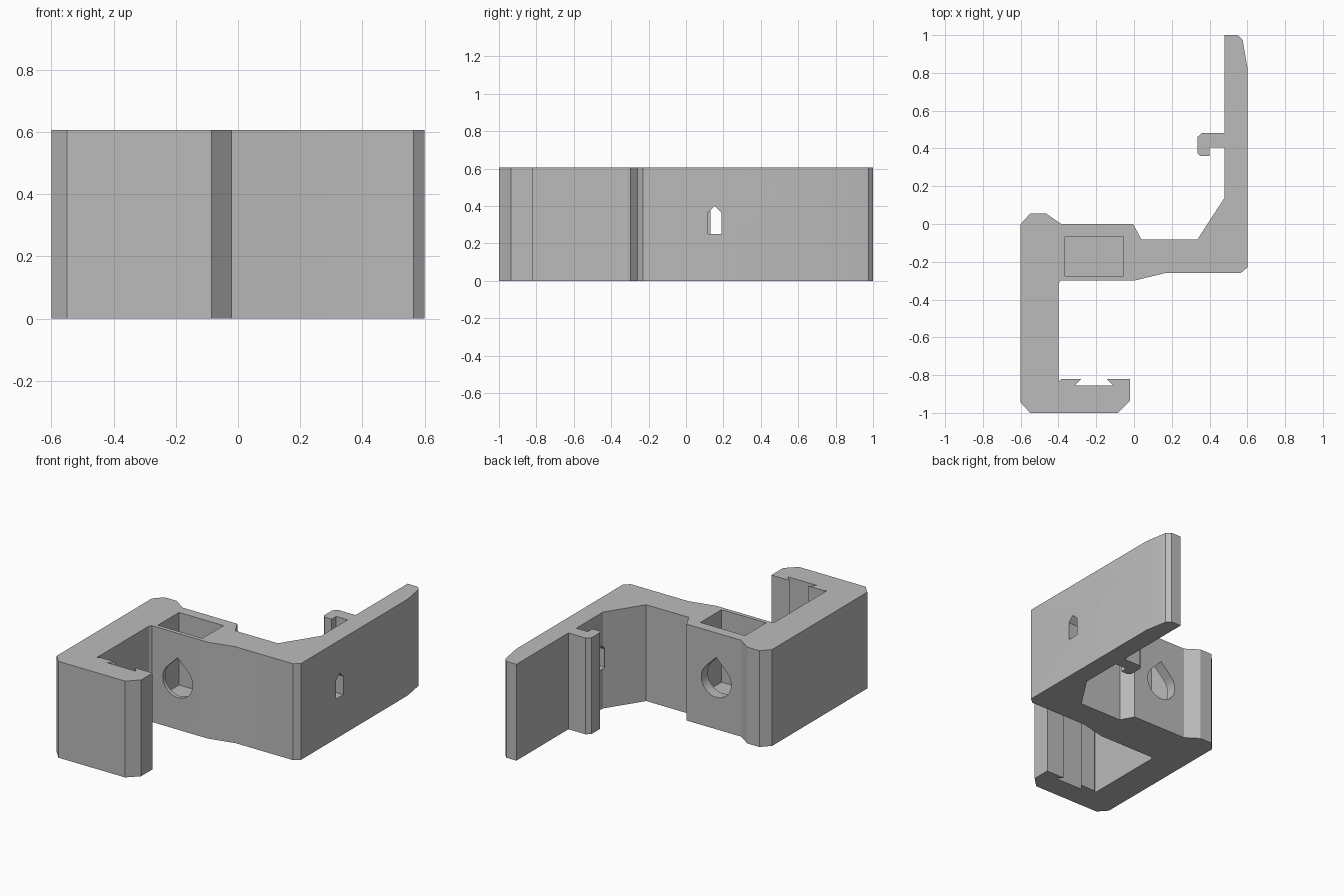
import bpy, bmesh, math
from mathutils import Vector

if "Cube" in bpy.data.objects:
    bpy.data.objects.remove(bpy.data.objects["Cube"], do_unlink=True)

HEIGHT = 0.606

grey = bpy.data.materials.new("plain grey")
grey.use_nodes = True
colour = (0.5, 0.5, 0.5, 1)
grey.diffuse_color = colour
grey.node_tree.nodes["Principled BSDF"].inputs["Base Color"].default_value = colour


def prism(name, points, sweep):
    """Extrude a closed 3D outline along the sweep vector."""
    bm = bmesh.new()
    face = bm.faces.new([bm.verts.new(p) for p in points])
    result = bmesh.ops.extrude_face_region(bm, geom=[face])
    moved = [g for g in result["geom"] if isinstance(g, bmesh.types.BMVert)]
    bmesh.ops.translate(bm, verts=moved, vec=Vector(sweep))
    bmesh.ops.recalc_face_normals(bm, faces=bm.faces)
    mesh = bpy.data.meshes.new(name)
    bm.to_mesh(mesh)
    bm.free()
    mesh.materials.append(grey)
    obj = bpy.data.objects.new(name, mesh)
    bpy.context.collection.objects.link(obj)
    return obj


def cut(target, cutter):
    """Subtract the cutter, then discard it."""
    cutter.hide_render = True
    mod = target.modifiers.new("cut", "BOOLEAN")
    mod.operation = "DIFFERENCE"
    mod.solver = "EXACT"
    mod.object = cutter
    bpy.context.view_layer.objects.active = target
    bpy.ops.object.modifier_apply(modifier=mod.name)
    bpy.data.objects.remove(cutter, do_unlink=True)


# Bracket outline seen from above
back_edge = [(-.6, 0), (-.55, .055), (-.465, .055), (-.385, 0), (-.005, 0),
             (.04, -.083), (.335, -.083), (.48, .14)]
hook = [(.48, .405), (.4, .405), (.4, .36), (.35, .36), (.335, .375),
        (.335, .46), (.36, .483), (.48, .483)]
long_arm = [(.48, 1), (.55, 1), (.575, .975), (.6, .83), (.6, -.23), (.565, -.26)]
front_edge = [(.165, -.26), (0, -.3), (-.39, -.3), (-.4, -.315)]
lip = [(-.4, -.835), (-.385, -.82), (-.28, -.82), (-.315, -.855), (-.11, -.855),
       (-.145, -.82), (-.02, -.82), (-.02, -.935), (-.085, -1), (-.55, -1), (-.6, -.945)]
outline = back_edge + hook + long_arm + front_edge + lip
bracket = prism("bracket", [(x, y, 0) for x, y in outline], (0, 0, HEIGHT))

# Blind rectangular pocket open at the top
pocket = [(-.365, -.275), (-.055, -.275), (-.055, -.065), (-.365, -.065)]
cut(bracket, prism("pocket_cutter", [(x, y, .15) for x, y in pocket], (0, 0, 1)))

# Teardrop hole from front to back through the pocket
radius, centre_x, centre_z = .104, -.21, .305
drop = [(centre_x, -.4, centre_z + radius * math.sqrt(2))]
for i in range(25):
    a = math.radians(135 + 270 * i / 24)
    drop.append((centre_x + radius * math.cos(a), -.4, centre_z + radius * math.sin(a)))
cut(bracket, prism("teardrop_cutter", drop, (0, .5, 0)))

# Small pointed slot through the long arm
slot = [(.117, .25), (.19, .25), (.19, .365), (.153, .4), (.117, .365)]
cut(bracket, prism("slot_cutter", [(.474, y, z) for y, z in slot], (.3, 0, 0)))

bpy.ops.object.select_all(action="DESELECT")
bracket.select_set(True)
bpy.context.view_layer.objects.active = bracket
bpy.ops.object.shade_smooth_by_angle(angle=math.radians(20))
